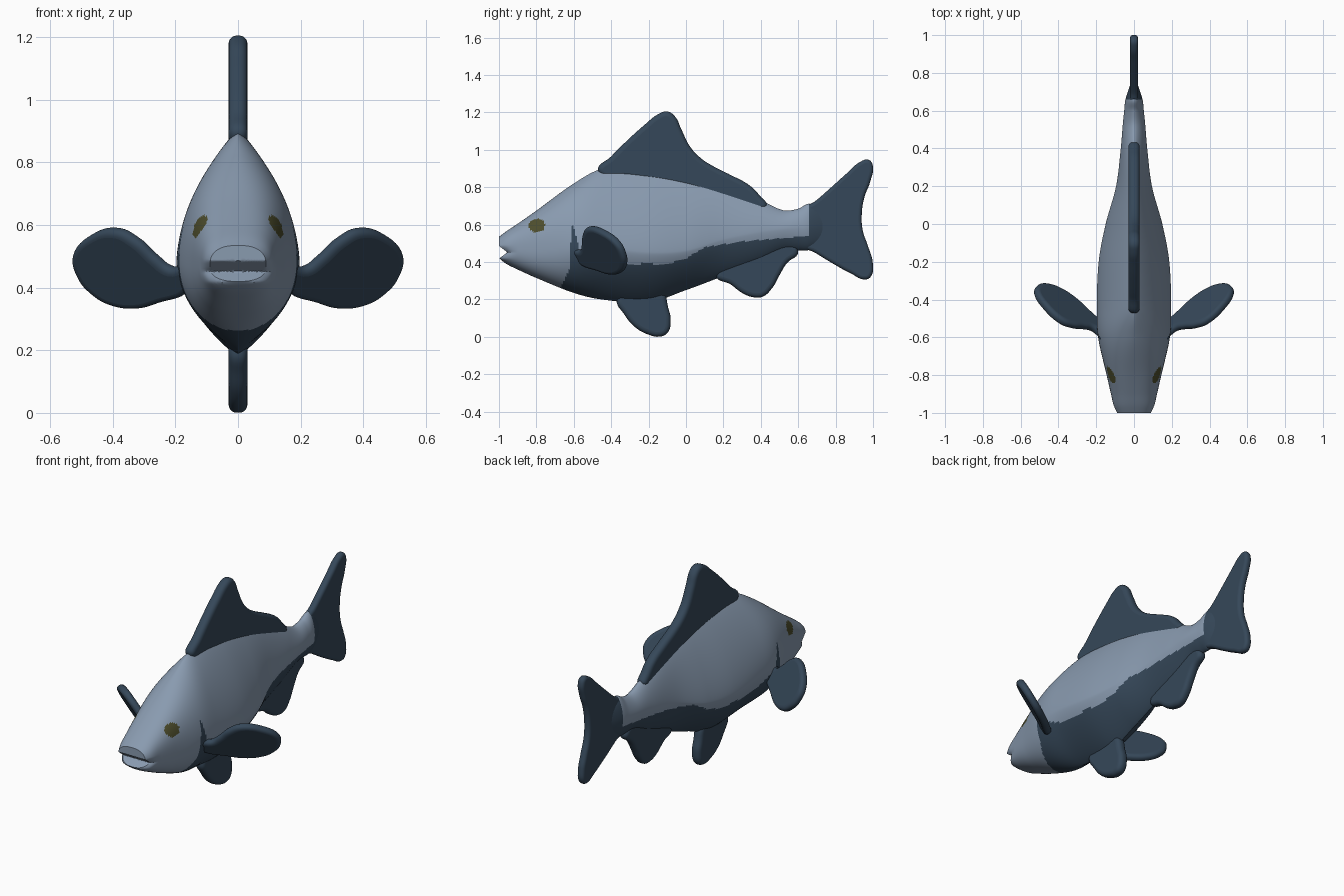
import bpy, bmesh, math
from mathutils import Matrix, Vector

if "Cube" in bpy.data.objects:
    bpy.data.objects.remove(bpy.data.objects["Cube"])


def material(name, rgb):
    m = bpy.data.materials.new(name)
    m.diffuse_color = (*rgb, 1)
    m.use_nodes = True
    m.node_tree.nodes["Principled BSDF"].inputs["Base Color"].default_value = m.diffuse_color
    return m


SKIN = material("pale_blue_grey", (0.25, 0.325, 0.43))
DARK = material("dark_slate_blue", (0.036, 0.064, 0.1))
EYE = material("olive_eye", (0.075, 0.075, 0.026))

# Body stations: y, top z, bottom z, widest z, half width, section exponents
STATIONS = [
    (-1.00, .535, .420, .470, .090, 2.5, 2.5),
    (-.96, .565, .390, .472, .108, 2.5, 2.5),
    (-.90, .605, .360, .475, .122, 2.5, 2.5),
    (-.80, .675, .315, .475, .145, 2.4, 2.4),
    (-.60, .820, .235, .480, .190, 1.7, 1.9),
    (-.45, .897, .200, .475, .197, 1.25, 1.6),
    (-.20, .895, .185, .450, .187, 1.15, 1.5),
    (0.00, .865, .250, .460, .150, 1.15, 1.5),
    (0.20, .810, .325, .520, .095, 1.3, 1.5),
    (0.40, .730, .400, .560, .070, 1.5, 1.6),
    (0.52, .677, .455, .575, .060, 1.6, 1.7),
    (0.60, .685, .462, .580, .052, 1.7, 1.8),
    (0.66, .712, .465, .585, .045, 1.8, 1.8),
    (0.76, .660, .520, .590, .012, 1.8, 1.8),
]

# Upper edge of the dark belly and gill slit, as (y, z)
BELLY = [(-.71, .20), (-.65, .30), (-.62, .38), (-.612, .62), (-.59, .55), (-.57, .46),
         (-.40, .39), (-.10, .39), (0, .42), (.10, .48), (.30, .51), (.66, .54)]


def station(y):
    """Smooth (Hermite) interpolation of the station table."""
    s = STATIONS
    i = max(k for k in range(len(s) - 1) if s[k][0] <= y + 1e-9)

    def slope(k, c):
        lo, hi = max(k - 1, 0), min(k + 1, len(s) - 1)
        return (s[hi][c] - s[lo][c]) / (s[hi][0] - s[lo][0])
    h = s[i + 1][0] - s[i][0]
    t = (y - s[i][0]) / h
    return [s[i][c] * (2*t**3 - 3*t**2 + 1) + s[i + 1][c] * (3*t**2 - 2*t**3)
            + h * (slope(i, c) * (t**3 - 2*t**2 + t) + slope(i + 1, c) * (t**3 - t**2))
            for c in range(1, 7)]


def is_dark(y, z):
    if y > .66:
        return True
    for (y0, z0), (y1, z1) in zip(BELLY, BELLY[1:]):
        if y0 <= y <= y1:
            return z < z0 + (z1 - z0) * (y - y0) / (y1 - y0)
    return False


def finish(ob, angle=40):
    bpy.ops.object.select_all(action='DESELECT')
    ob.select_set(True)
    bpy.context.view_layer.objects.active = ob
    bpy.ops.object.shade_smooth_by_angle(angle=math.radians(angle))


def make_body():
    bm = bmesh.new()
    n, count, cap = 112, 190, 12
    # Flat snout rings growing from the middle, then rings along the body
    rings = [(-1.0, max(k / cap, .02)) for k in range(cap)]
    rings += [(-1 + 1.76 * k / count, 1) for k in range(count + 1)]
    loops = []
    for y, scale in rings:
        top, bot, mid, w, a, b = station(y)
        loop = []
        for k in range(n):
            th = 2 * math.pi * (k + .5) / n
            c, s = math.cos(th), math.sin(th)
            x = scale * w * math.copysign(abs(c) ** (2 / a), c)
            reach = top - mid if s > 0 else mid - bot
            z = mid + scale * reach * math.copysign(abs(s) ** (2 / b), s)
            # Mouth groove across the snout
            groove = max(0, 1 - abs(z - .452) / .034) * max(0, min(1, (-.90 - y) / .1))
            loop.append(bm.verts.new((x, y + .045 * groove, z)))
        loops.append(loop)
    for p, q in zip(loops, loops[1:]):
        for k in range(n):
            j = (k + 1) % n
            bm.faces.new((p[k], p[j], q[j], q[k]))
    bm.faces.new(loops[0])
    bm.faces.new(loops[-1])
    bmesh.ops.recalc_face_normals(bm, faces=bm.faces)
    # Eyes, belly and gills are coloured by position
    for f in bm.faces:
        c = f.calc_center_median()
        if ((c.y + .797) / .043) ** 2 + ((c.z - .595) / .036) ** 2 < 1:
            f.material_index = 2
        elif is_dark(c.y, c.z):
            f.material_index = 1
    me = bpy.data.meshes.new("body")
    bm.to_mesh(me)
    bm.free()
    for m in (SKIN, DARK, EYE):
        me.materials.append(m)
    ob = bpy.data.objects.new("body", me)
    bpy.context.collection.objects.link(ob)
    finish(ob)


def make_fin(name, outline, half, frame):
    """Rounded plate from a smooth outline, placed by a matrix."""
    cu = bpy.data.curves.new(name, 'CURVE')
    cu.dimensions = '2D'
    cu.fill_mode = 'BOTH'
    cu.resolution_u = 6
    cu.extrude = half * .15
    cu.bevel_depth = half * .85
    cu.offset = -half * .85
    cu.bevel_resolution = 4
    sp = cu.splines.new('BEZIER')
    sp.bezier_points.add(len(outline) - 1)
    for p, (u, v) in zip(sp.bezier_points, outline):
        p.co = (u, v, 0)
        p.handle_left_type = p.handle_right_type = 'AUTO'
    sp.use_cyclic_u = True
    cu.materials.append(DARK)
    ob = bpy.data.objects.new(name, cu)
    bpy.context.collection.objects.link(ob)
    bpy.ops.object.select_all(action='DESELECT')
    ob.select_set(True)
    bpy.context.view_layer.objects.active = ob
    bpy.ops.object.convert(target='MESH')
    ob = bpy.context.view_layer.objects.active
    ob.data.transform(frame)
    finish(ob)
    return ob


def frame(u, v, w, origin=(0, 0, 0)):
    m = Matrix((u, v, w)).transposed().to_4x4()
    m.translation = Vector(origin)
    return m


make_body()

# Fins standing on the centre plane
upright = frame((0, 1, 0), (0, 0, 1), (1, 0, 0))
make_fin("dorsal_fin", [(-.47, .885), (-.40, .965), (-.32, 1.045), (-.22, 1.135), (-.15, 1.19),
                        (-.10, 1.205), (-.06, 1.18), (-.025, 1.11), (.02, 1.02), (.08, .955),
                        (.15, .91), (.24, .865), (.34, .81), (.39, .76), (.43, .69),
                        (.30, .70), (0, .80), (-.30, .85)], .03, upright)
make_fin("tail_fin", [(.64, .69), (.69, .725), (.76, .785), (.86, .875), (.93, .935), (.975, .947),
                      (.998, .92), (.985, .83), (.955, .75), (.94, .66), (.945, .57),
                      (.975, .48), (.998, .40), (.99, .325), (.96, .307), (.88, .34),
                      (.78, .395), (.69, .45), (.63, .485)], .022, upright)
make_fin("pelvic_fin", [(-.37, .20), (-.33, .12), (-.27, .05), (-.20, .012), (-.145, .001),
                        (-.10, .02), (-.082, .09), (-.095, .155), (-.13, .25), (-.30, .27)],
         .03, upright)
make_fin("anal_fin", [(.16, .33), (.24, .28), (.30, .235), (.36, .212), (.41, .215), (.46, .26),
                      (.50, .33), (.54, .395), (.60, .455), (.55, .50), (.35, .43)],
         .028, upright)

# Pectoral fins sweep back and lean outwards
B, C = .73, -.685
normal = Vector((B, -1, C)).normalized()
pectoral = make_fin("pectoral_fins", [(.15, .47), (.21, .465), (.26, .50), (.32, .555), (.39, .588),
                                      (.47, .567), (.522, .51), (.51, .44), (.46, .38),
                                      (.40, .347), (.32, .337), (.25, .355), (.15, .40)],
                    .022, frame((1, B, 0), (0, C, 1), normal, (0, -.398, 0)))
pectoral.modifiers.new("mirror", 'MIRROR').use_clip = False
